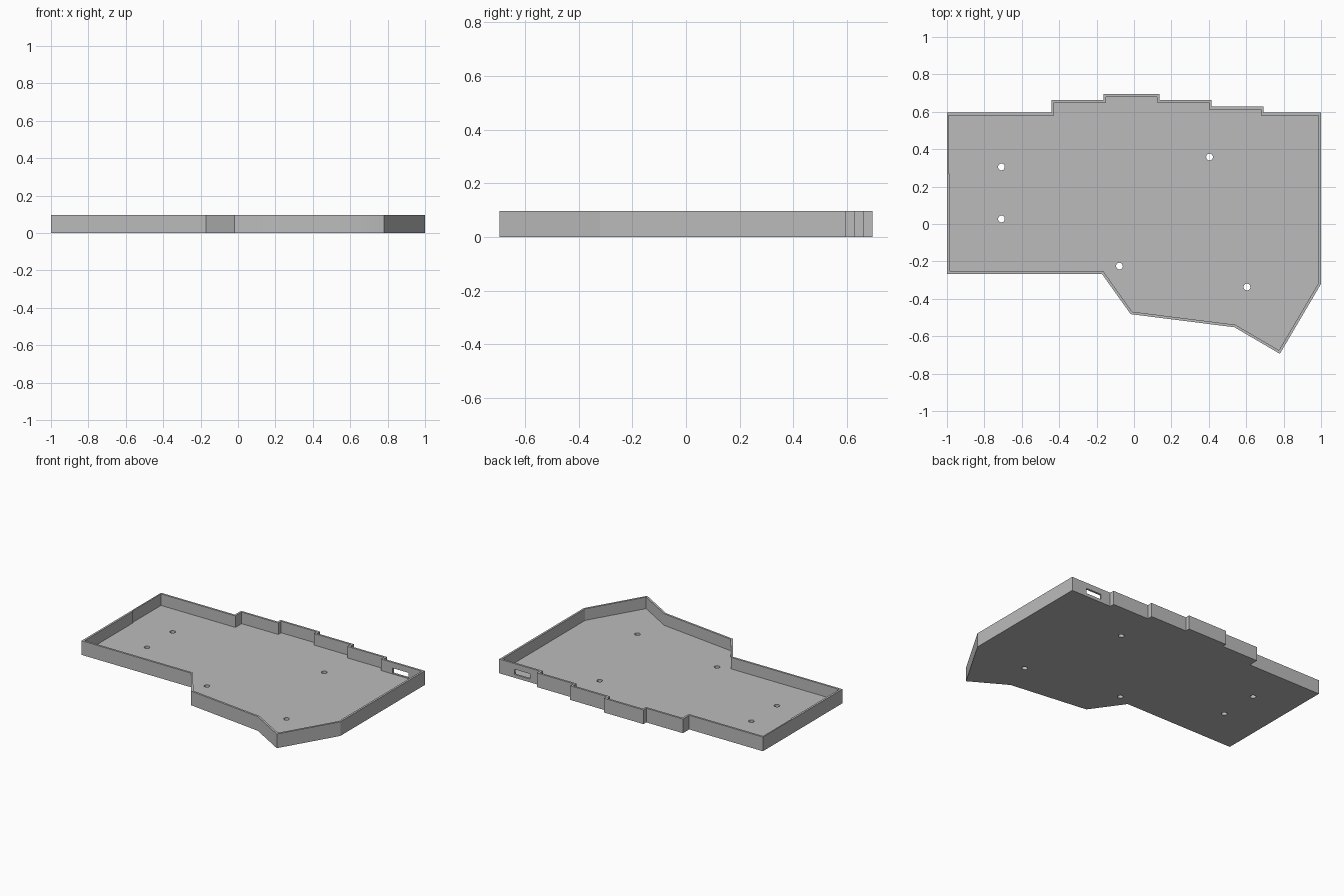
import bpy
import bmesh
from mathutils import Vector

if "Cube" in bpy.data.objects:
    bpy.data.objects.remove(bpy.data.objects["Cube"], do_unlink=True)

HEIGHT, FLOOR, WALL = 0.097, 0.018, 0.014

grey = bpy.data.materials.new("plain grey")
grey.use_nodes = True
colour = (0.5, 0.5, 0.5, 1)
grey.diffuse_color = colour
grey.node_tree.nodes["Principled BSDF"].inputs["Base Color"].default_value = colour


def prism(name, points, z0, z1):
    """Extrude a counter-clockwise outline from z0 to z1."""
    bm = bmesh.new()
    face = bm.faces.new([bm.verts.new((x, y, z0)) for x, y in points])
    top = bmesh.ops.extrude_face_region(bm, geom=[face])["geom"]
    verts = [v for v in top if isinstance(v, bmesh.types.BMVert)]
    bmesh.ops.translate(bm, verts=verts, vec=(0, 0, z1 - z0))
    bmesh.ops.recalc_face_normals(bm, faces=bm.faces)
    mesh = bpy.data.meshes.new(name)
    bm.to_mesh(mesh)
    bm.free()
    mesh.materials.append(grey)
    obj = bpy.data.objects.new(name, mesh)
    bpy.context.collection.objects.link(obj)
    return obj


def box(name, x0, x1, y0, y1, z0, z1):
    return prism(name, [(x0, y0), (x1, y0), (x1, y1), (x0, y1)], z0, z1)


def inset(points, d):
    """Move every edge of a counter-clockwise outline inward by d."""
    pts = [Vector(p) for p in points]
    result = []
    for i, p in enumerate(pts):
        a = (p - pts[i - 1]).normalized()
        b = (pts[(i + 1) % len(pts)] - p).normalized()
        na, nb = Vector((-a.y, a.x)), Vector((-b.y, b.x))
        result.append(p + (na + nb) * d / (1 + na.dot(nb)))
    return result


def cut(target, cutter):
    """Subtract the cutter from the target and discard it."""
    mod = target.modifiers.new("cut", 'BOOLEAN')
    mod.operation, mod.solver, mod.object = 'DIFFERENCE', 'EXACT', cutter
    cutter.hide_render = True
    bpy.context.view_layer.objects.active = target
    bpy.ops.object.modifier_apply(modifier=mod.name)
    bpy.data.objects.remove(cutter, do_unlink=True)


# Case outline: angled front edge, stepped back edge
outline = [(-1, -0.266), (-0.172, -0.266), (-0.018, -0.482), (0.537, -0.552),
           (0.78, -0.694), (1, -0.32), (1, 0.595), (0.692, 0.595),
           (0.692, 0.627), (0.414, 0.627), (0.414, 0.663), (0.136, 0.663),
           (0.136, 0.694), (-0.163, 0.694), (-0.163, 0.663), (-0.441, 0.663),
           (-0.441, 0.595), (-1, 0.595)]
case = prism("case_tray", outline, 0, HEIGHT)

# Hollow interior, slightly wider at the back of the right-hand wall
cut(case, prism("pocket_cutter", inset(outline, WALL), FLOOR, HEIGHT + 0.1))
cut(case, box("wall_relief_cutter", -0.991, -0.97, 0.27, 0.581, FLOOR, HEIGHT + 0.1))

# Connector slot through the back wall
cut(case, box("slot_cutter", 0.765, 0.885, 0.55, 0.65, 0.022, 0.058))

# Screw holes through the floor
for x, y in [(-0.709, 0.305), (-0.709, 0.027), (0.404, 0.358),
             (-0.078, -0.225), (0.604, -0.337)]:
    bpy.ops.mesh.primitive_cylinder_add(vertices=32, radius=0.018, depth=0.2,
                                        location=(x, y, 0))
    cut(case, bpy.context.object)

bpy.ops.object.select_all(action='DESELECT')
case.select_set(True)
bpy.context.view_layer.objects.active = case
bpy.ops.object.shade_smooth_by_angle()
